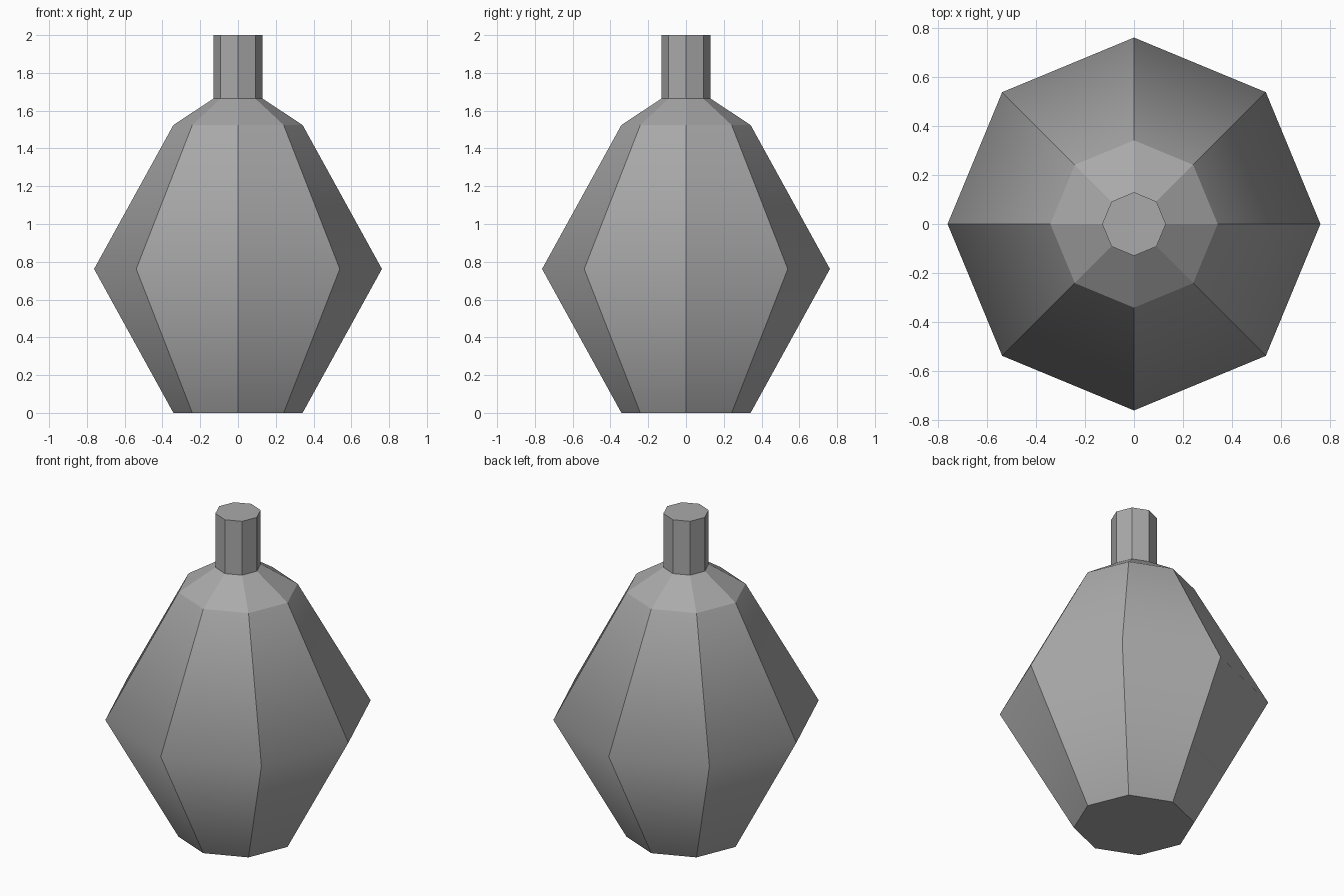
import bpy
import bmesh
from math import cos, sin, tau

SIDES = 8

cube = bpy.data.objects.get("Cube")
if cube:
    bpy.data.objects.remove(cube, do_unlink=True)

grey = bpy.data.materials.new("mid_grey")
grey.use_nodes = True
colour = (0.4, 0.4, 0.4, 1)
grey.diffuse_color = colour
grey.node_tree.nodes["Principled BSDF"].inputs["Base Color"].default_value = colour


def lathe(name, profile, cap_bottom=False, cap_top=False, soft_rings=()):
    """Turn (radius, height) points into a faceted solid; soft rings shade smoothly."""
    bm = bmesh.new()
    rings = [[bm.verts.new((r * cos(tau * i / SIDES), r * sin(tau * i / SIDES), z))
              for i in range(SIDES)] for r, z in profile]
    for low, high in zip(rings, rings[1:]):
        for i in range(SIDES):
            j = (i + 1) % SIDES
            bm.faces.new((low[i], low[j], high[j], high[i]))
    if cap_bottom:
        bm.faces.new(rings[0][::-1])
    if cap_top:
        bm.faces.new(rings[-1])
    for face in bm.faces:
        face.smooth = True
    soft = [set(rings[k]) for k in soft_rings]
    for edge in bm.edges:
        edge.smooth = any(set(edge.verts) <= ring for ring in soft)
    mesh = bpy.data.meshes.new(name)
    bm.to_mesh(mesh)
    bm.free()
    mesh.materials.append(grey)
    obj = bpy.data.objects.new(name, mesh)
    bpy.context.collection.objects.link(obj)
    return obj


# Faceted body with a soft waist and a crisp sloping shoulder
lathe("body", [(0.342, 0), (0.762, 0.762), (0.342, 1.524), (0.13, 1.664)],
      cap_bottom=True, soft_rings=(1,))

# Straight neck with a closed top
lathe("neck", [(0.13, 1.664), (0.13, 2)], cap_top=True)
